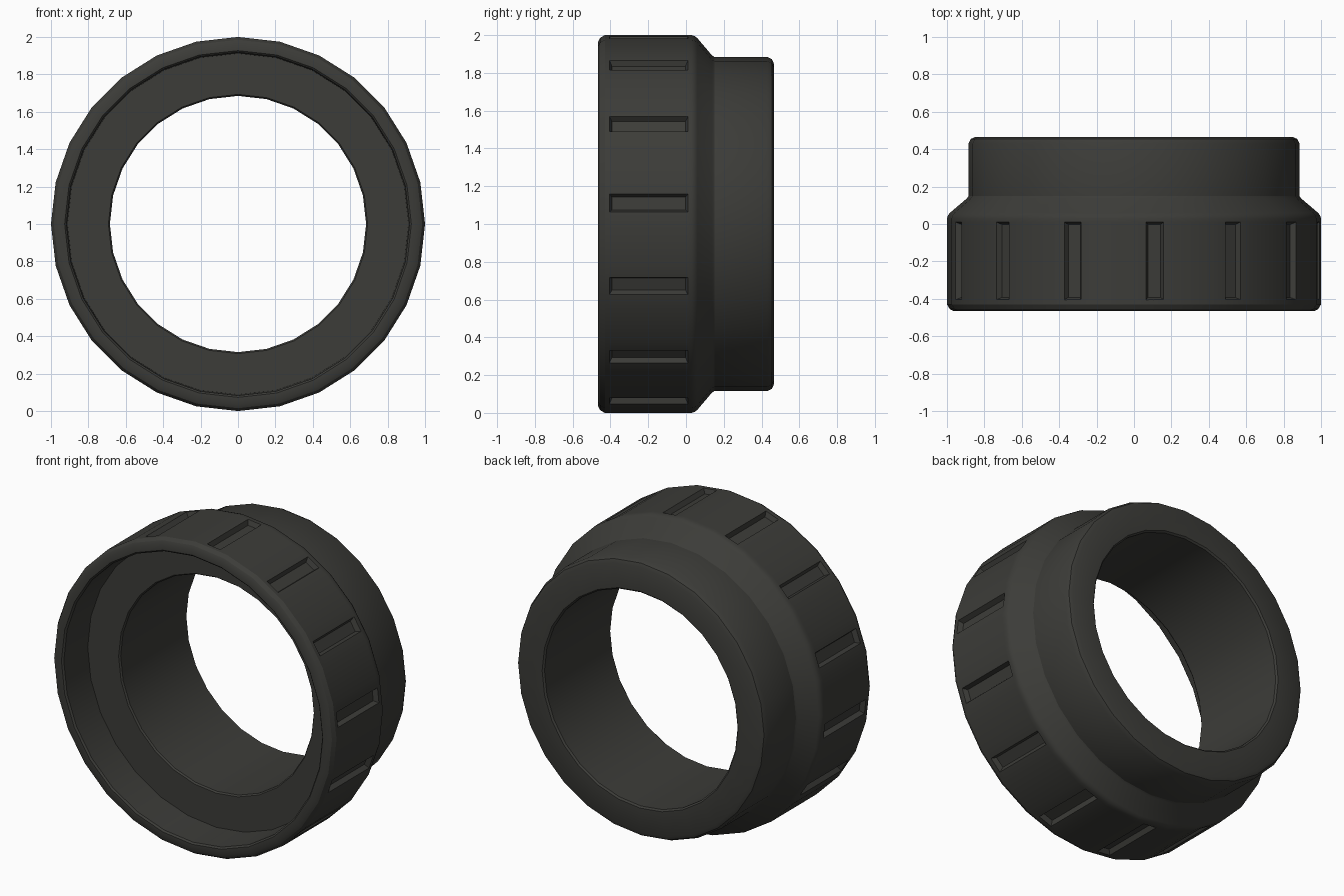
import bpy, bmesh, math
from mathutils import Vector

if "Cube" in bpy.data.objects:
    bpy.data.objects.remove(bpy.data.objects["Cube"])

N = 28                     # sides of the ring
SLOT_Y = (-0.405, 0.01)    # slot ends along the axis
HALF_W, DEPTH, INSET = 0.047, 0.03, 0.013

# closed cross-section (y, radius), outside first, then back, bore and front recess
profile = [
    (-0.465, 0.965), (-0.455, 0.985), (-0.43, 1.0),
    (-0.405, 1.0), (0.01, 1.0),
    (0.03, 1.0), (0.046, 0.995), (0.06, 0.984),
    (0.138, 0.892), (0.15, 0.885),
    (0.43, 0.885), (0.455, 0.872), (0.465, 0.85),
    (0.465, 0.695), (0.455, 0.685),
    (-0.21, 0.685), (-0.22, 0.693),
    (-0.22, 0.912), (-0.455, 0.917), (-0.465, 0.927),
]
SLOT_ROW = 3               # profile segment that carries the grip slots

bm = bmesh.new()
rings = []
for i in range(N):
    a = 2 * math.pi * i / N
    rings.append([bm.verts.new((r * math.sin(a), y, 1 + r * math.cos(a))) for y, r in profile])


def slot(a0, a1, b1, b0, angle):
    """Sunken grip slot with sloping walls in the side face a0-a1-b1-b0."""
    out = Vector((math.sin(angle), 0, math.cos(angle)))
    side = Vector((math.cos(angle), 0, -math.sin(angle)))
    mid = Vector((0, 0, 1)) + out * math.cos(math.pi / N)
    y0, y1 = SLOT_Y

    def rect(w, ya, yb, d):
        return [bm.verts.new(mid + side * s * w - out * d + Vector((0, y, 0)))
                for s, y in ((-1, ya), (-1, yb), (1, yb), (1, ya))]

    rim = rect(HALF_W, y0, y1, 0)
    floor = rect(HALF_W - INSET, y0 + INSET, y1 - INSET, DEPTH)
    bm.faces.new((a0, a1, rim[1], rim[0]))
    bm.faces.new((rim[3], rim[2], b1, b0))
    for k in range(4):
        m = (k + 1) % 4
        bm.faces.new((rim[k], rim[m], floor[m], floor[k]))
    bm.faces.new(floor)


# skin the ring, with a slot on every other side
for i in range(N):
    A, B = rings[i], rings[(i + 1) % N]
    for j in range(len(profile)):
        k = (j + 1) % len(profile)
        if j == SLOT_ROW and i % 2 == 0:
            slot(A[j], A[k], B[k], B[j], 2 * math.pi * (i + 0.5) / N)
        else:
            bm.faces.new((A[j], A[k], B[k], B[j]))

# merge the slot ends into the neighbouring bands, so their normals agree
bmesh.ops.recalc_face_normals(bm, faces=bm.faces)
outer = next(f for f in bm.faces if len(f.verts) == 4
             and abs(f.calc_center_median().y - 0.29) < 0.01
             and (f.calc_center_median() - Vector((0, 0.29, 1))).length > 0.8)
c = outer.calc_center_median() - Vector((0, 0.29, 1))
if outer.normal.dot(c) < 0:
    bmesh.ops.reverse_faces(bm, faces=bm.faces)

mesh = bpy.data.meshes.new("grip_ring")
bm.to_mesh(mesh)
bm.free()
ring = bpy.data.objects.new("grip_ring", mesh)
bpy.context.collection.objects.link(ring)

# dark rubber
mat = bpy.data.materials.new("dark_rubber")
mat.diffuse_color = (0.045, 0.045, 0.04, 1)
mat.use_nodes = True
mat.node_tree.nodes["Principled BSDF"].inputs["Base Color"].default_value = mat.diffuse_color
mesh.materials.append(mat)

bpy.context.view_layer.objects.active = ring
ring.select_set(True)
bpy.ops.object.shade_smooth_by_angle(angle=math.radians(30))
